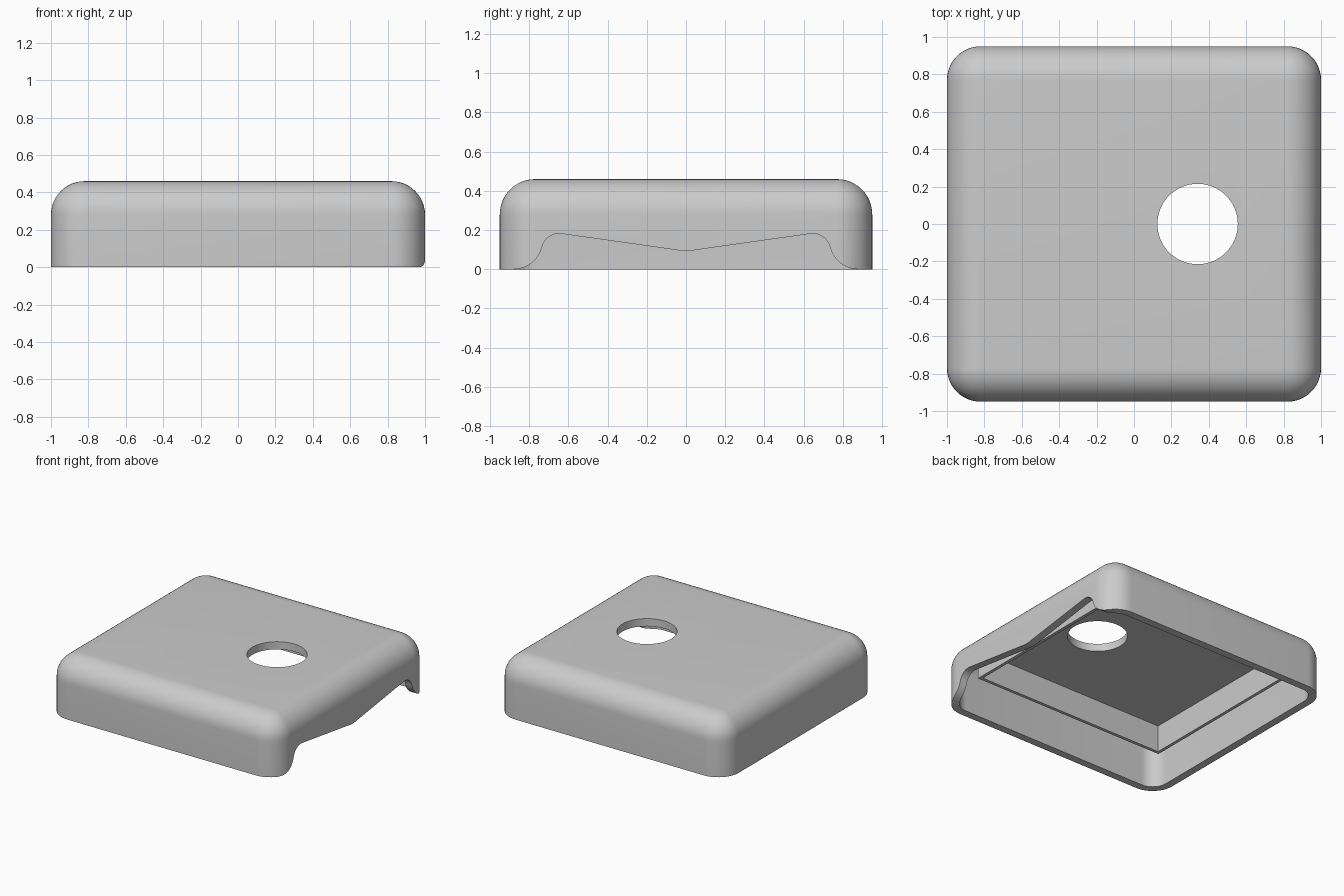
import bpy, bmesh
from math import sin, cos, pi, radians

if "Cube" in bpy.data.objects:
    bpy.data.objects.remove(bpy.data.objects["Cube"])

HX, HY, TOP, R = 1.0, 0.95, 0.46, 0.18   # outer half sizes, height, fillet
WALL = 0.06
STEPS = 12

grey = bpy.data.materials.new("light_grey")
grey.use_nodes = True
grey.diffuse_color = (0.6, 0.6, 0.6, 1)
grey.node_tree.nodes["Principled BSDF"].inputs["Base Color"].default_value = (0.6, 0.6, 0.6, 1)


def make_object(name, bm):
    bmesh.ops.recalc_face_normals(bm, faces=bm.faces)
    mesh = bpy.data.meshes.new(name)
    bm.to_mesh(mesh)
    bm.free()
    obj = bpy.data.objects.new(name, mesh)
    bpy.context.collection.objects.link(obj)
    mesh.materials.append(grey)
    return obj


def ring(bm, inset, radius, z):
    """Rounded rectangle whose corner centres stay at the fillet centre."""
    cx, cy = HX - inset, HY - inset
    verts = []
    for q, (sx, sy) in enumerate([(1, 1), (-1, 1), (-1, -1), (1, -1)]):
        for i in range(STEPS + 1):
            a = (q + i / STEPS) * pi / 2
            verts.append(bm.verts.new((sx * cx + radius * cos(a), sy * cy + radius * sin(a), z)))
    return verts


def dome(bm, radius, top):
    """Rings from the base up to a filleted flat top; returns the base ring."""
    rings = [ring(bm, R, radius, 0)]
    for i in range(STEPS + 1):
        t = i / STEPS * pi / 2
        rings.append(ring(bm, R, radius * cos(t), top - radius + radius * sin(t)))
    for low, high in zip(rings, rings[1:]):
        bridge(bm, low, high)
    bm.faces.new(rings[-1])
    return rings[0]


def bridge(bm, a, b):
    n = len(a)
    for i in range(n):
        j = (i + 1) % n
        bm.faces.new((a[i], a[j], b[j], b[i]))


def prism(name, points, vector):
    bm = bmesh.new()
    face = bm.faces.new([bm.verts.new(p) for p in points])
    made = bmesh.ops.extrude_face_region(bm, geom=[face])["geom"]
    bmesh.ops.translate(bm, vec=vector, verts=[v for v in made if isinstance(v, bmesh.types.BMVert)])
    return make_object(name, bm)


def arc(cx, cy, r, start, end, n):
    return [(cx + r * cos(radians(start + (end - start) * i / n)),
             cy + r * sin(radians(start + (end - start) * i / n))) for i in range(n + 1)]


# Hollow cover, open underneath
bm = bmesh.new()
bridge(bm, dome(bm, R, TOP), dome(bm, R - WALL, TOP - WALL))
bmesh.ops.remove_doubles(bm, verts=bm.verts, dist=1e-5)
cover = make_object("cover", bm)

# Round hole through the top
hole = prism("hole_cutter", [(x, y, 0.3) for x, y in arc(0.34, 0, 0.215, 0, 360, 64)[:-1]], (0, 0, 0.3))

# Wavy opening in the +x wall, mirrored about the middle
half = [(0.88, -0.1)] + arc(0.88, 0.15, 0.15, 270, 194, 10)
half += arc(0.647, 0.092, 0.09, 14, 98, 10)[1:] + [(0.06, 0.1), (0.03, 0.095)]
outline = half + [(0, 0.093)] + [(-y, z) for y, z in reversed(half)]
notch = prism("notch_cutter", [(0.75, y, z) for y, z in outline], (0.4, 0, 0))

for cutter in (hole, notch):
    mod = cover.modifiers.new("cut", "BOOLEAN")
    mod.operation, mod.solver, mod.object = "DIFFERENCE", "EXACT", cutter
bpy.context.view_layer.update()
cut = bpy.data.meshes.new_from_object(cover.evaluated_get(bpy.context.evaluated_depsgraph_get()))
cover.modifiers.clear()
cover.data = cut
for cutter in (hole, notch):
    bpy.data.objects.remove(cutter)

bpy.ops.object.select_all(action="DESELECT")
cover.select_set(True)
bpy.context.view_layer.objects.active = cover
bpy.ops.object.shade_smooth_by_angle(angle=radians(30))

# Thin rectangular rib hanging from the ceiling
bm = bmesh.new()
loops = []
for x, y in ((0.84, 0.73), (0.815, 0.705)):
    for z in (0.19, TOP - WALL + 0.01):
        loops.append([bm.verts.new((sx * x, sy * y, z)) for sx, sy in ((1, 1), (-1, 1), (-1, -1), (1, -1))])
for a, b in ((0, 1), (1, 3), (3, 2), (2, 0)):
    bridge(bm, loops[a], loops[b])
make_object("inner_rib", bm)
